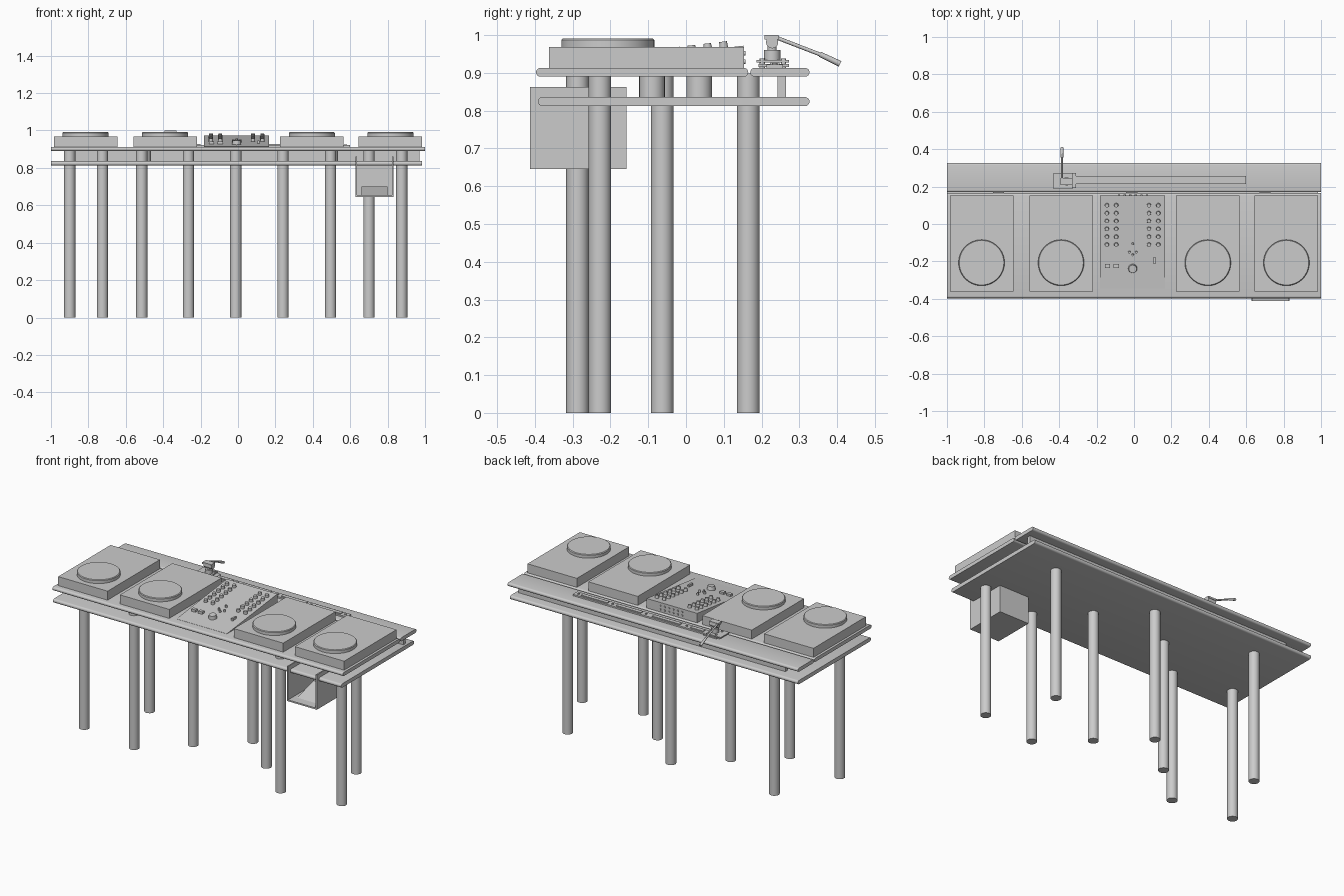
import bpy, bmesh, math
from mathutils import Vector

if "Cube" in bpy.data.objects:
    bpy.data.objects.remove(bpy.data.objects["Cube"])

grey = bpy.data.materials.new("plain grey")
grey.diffuse_color = (0.6, 0.6, 0.6, 1)
grey.use_nodes = True
grey.node_tree.nodes["Principled BSDF"].inputs["Base Color"].default_value = grey.diffuse_color


def finish(name, bm, smooth=False):
    bmesh.ops.recalc_face_normals(bm, faces=bm.faces)
    me = bpy.data.meshes.new(name)
    bm.to_mesh(me)
    bm.free()
    ob = bpy.data.objects.new(name, me)
    bpy.context.collection.objects.link(ob)
    me.materials.append(grey)
    if smooth:
        bpy.ops.object.select_all(action='DESELECT')
        ob.select_set(True)
        bpy.context.view_layer.objects.active = ob
        bpy.ops.object.shade_smooth_by_angle(angle=math.radians(35))
    return ob


def prism(name, profile, x0, x1, smooth=False):
    """Extrude a (y, z) profile along x."""
    bm = bmesh.new()
    face = bm.faces.new([bm.verts.new((x0, y, z)) for y, z in profile])
    ext = bmesh.ops.extrude_face_region(bm, geom=[face])
    moved = [v for v in ext["geom"] if isinstance(v, bmesh.types.BMVert)]
    bmesh.ops.translate(bm, verts=moved, vec=(x1 - x0, 0, 0))
    return finish(name, bm, smooth)


def box(name, x0, x1, y0, y1, z0, z1):
    return prism(name, [(y0, z0), (y1, z0), (y1, z1), (y0, z1)], x0, x1)


def rod(name, a, b, r, r2=None, seg=24):
    """Cylinder or cone from point a to point b."""
    a, b = Vector(a), Vector(b)
    bm = bmesh.new()
    bmesh.ops.create_cone(bm, cap_ends=True, segments=seg, radius1=r,
                          radius2=r if r2 is None else r2, depth=(b - a).length)
    bm.transform((b - a).to_track_quat('Z', 'Y').to_matrix().to_4x4())
    bmesh.ops.translate(bm, verts=bm.verts, vec=(a + b) / 2)
    return finish(name, bm, True)


def board(name, x0, x1, y0, y1, z0, z1):
    """Shelf with half-round front and back edges."""
    r, zc = (z1 - z0) / 2, (z0 + z1) / 2
    pts = []
    for i in range(9):
        t = -math.pi / 2 + math.pi * i / 8
        pts.append((y1 - r + r * math.cos(t), zc + r * math.sin(t)))
    for i in range(9):
        t = math.pi / 2 + math.pi * i / 8
        pts.append((y0 + r + r * math.cos(t), zc + r * math.sin(t)))
    return prism(name, pts, x0, x1, True)


# Shelves
board("lower_shelf", -1, 0.985, -0.392, 0.327, 0.812, 0.836)
board("upper_shelf_front", -1, 1, -0.397, 0.165, 0.89, 0.913)
board("upper_shelf_back", -1, 1, 0.17, 0.327, 0.89, 0.913)
box("rear_spacer", -0.87, 0.97, 0.242, 0.265, 0.83, 0.895)

# Legs
legs = [(-0.9, -0.228), (-0.725, 0.165), (-0.515, -0.287), (-0.265, -0.063),
        (-0.012, 0.165), (0.24, -0.063), (0.495, -0.287), (0.70, 0.165), (0.875, -0.228)]
for x, y in legs:
    rod("leg", (x, y, 0), (x, y, 0.898), 0.03, seg=32)
for x in (-0.5, 0.5):
    rod("shelf_spacer", (x, 0.035, 0.83), (x, 0.035, 0.895), 0.034)
    rod("shelf_spacer", (x, -0.09, 0.83), (x, -0.09, 0.895), 0.034)

# Decks with platters
for x in (-0.815, -0.39, 0.395, 0.815):
    box("deck", x - 0.17, x + 0.17, -0.362, 0.153, 0.912, 0.969)
    rod("platter", (x, -0.207, 0.96), (x, -0.207, 0.987), 0.123, seg=64)
    rod("platter_rim", (x, -0.207, 0.987), (x, -0.207, 0.991), 0.123, 0.119, seg=64)

# Wedge-shaped mixer
Y0, Y1, Z0, Z1 = -0.345, 0.152, 0.914, 0.972
prism("mixer", [(Y0, 0.91), (Y1, 0.91), (Y1, Z1), (Y0, Z0)], -0.183, 0.165)


def mixer_z(y):
    return Z0 + (Z1 - Z0) * (y - Y0) / (Y1 - Y0)


def knob(x, y, r, h):
    z = mixer_z(y)
    n = Vector((0, Z0 - Z1, Y1 - Y0)).normalized()
    base = Vector((x, y, z))
    rod("mixer_knob", base - n * 0.004, base + n * h, r, r * 0.85, 16)


# Knobs, buttons and fader
for x in (-0.145, -0.095, 0.08, 0.13):
    for i in range(6):
        knob(x, 0.10 - 0.042 * i, 0.012, 0.017)
knob(-0.007, -0.238, 0.025, 0.022)
for x, y in ((-0.025, -0.15), (0.012, -0.15), (-0.007, -0.165), (-0.007, -0.105)):
    knob(x, y, 0.007, 0.015)
for x in (-0.142, -0.095):
    z = mixer_z(-0.225)
    box("mixer_button", x - 0.014, x + 0.014, -0.236, -0.214, z - 0.005, z + 0.014)
z = mixer_z(-0.195)
box("mixer_fader", 0.103, 0.115, -0.215, -0.177, z - 0.005, z + 0.014)

# Sockets on the mixer's back panel
for i in range(6):
    for z in (0.93, 0.952):
        x = -0.08 + 0.03 * i
        rod("mixer_socket", (x, 0.148, z), (x, 0.158, z), 0.006, seg=12)

# Rear rail with raised segments and screws
box("rear_rail", -0.41, 0.6, 0.213, 0.257, 0.912, 0.922)
for x0, x1 in ((-0.29, -0.20), (-0.13, 0.06), (0.14, 0.31), (0.37, 0.55)):
    box("rail_segment", x0, x1, 0.223, 0.247, 0.92, 0.927)
for x in (-0.17, 0.11, 0.34, 0.575):
    rod("rail_screw", (x, 0.235, 0.92), (x, 0.235, 0.926), 0.007, seg=12)

# Lamp: stacked base plates, neck, joint and arm
box("lamp_base", -0.40, -0.31, 0.192, 0.272, 0.916, 0.923)
box("lamp_plate", -0.43, -0.33, 0.187, 0.273, 0.927, 0.934)
for x in (-0.39, -0.34):
    for y in (0.202, 0.258):
        rod("lamp_bolt", (x, y, 0.91), (x, y, 0.938), 0.007, seg=12)
rod("lamp_neck", (-0.36, 0.228, 0.93), (-0.36, 0.228, 0.96), 0.022)
rod("lamp_stem", (-0.36, 0.228, 0.96), (-0.36, 0.228, 0.98), 0.012)
rod("lamp_joint", (-0.385, 0.228, 0.981), (-0.33, 0.228, 0.981), 0.016)
box("lamp_cap", -0.392, -0.33, 0.208, 0.245, 0.989, 1.0)
rod("lamp_arm", (-0.385, 0.235, 0.995), (-0.385, 0.37, 0.943), 0.005, seg=12)
rod("lamp_tip", (-0.385, 0.355, 0.949), (-0.385, 0.408, 0.924), 0.007, 0.008, seg=12)

# Open caddy clipped over the lower shelf
side = [(-0.413, 0.645), (-0.157, 0.645), (-0.157, 0.862), (-0.413, 0.862)]
for x in (0.627, 0.824):
    prism("caddy_side", side, x, x + 0.008)
box("caddy_floor", 0.627, 0.832, -0.413, -0.157, 0.645, 0.654)
box("caddy_back", 0.627, 0.832, -0.165, -0.157, 0.645, 0.82)
prism("caddy_ramp", [(-0.36, 0.654), (-0.2, 0.654), (-0.2, 0.70)], 0.66, 0.80)
